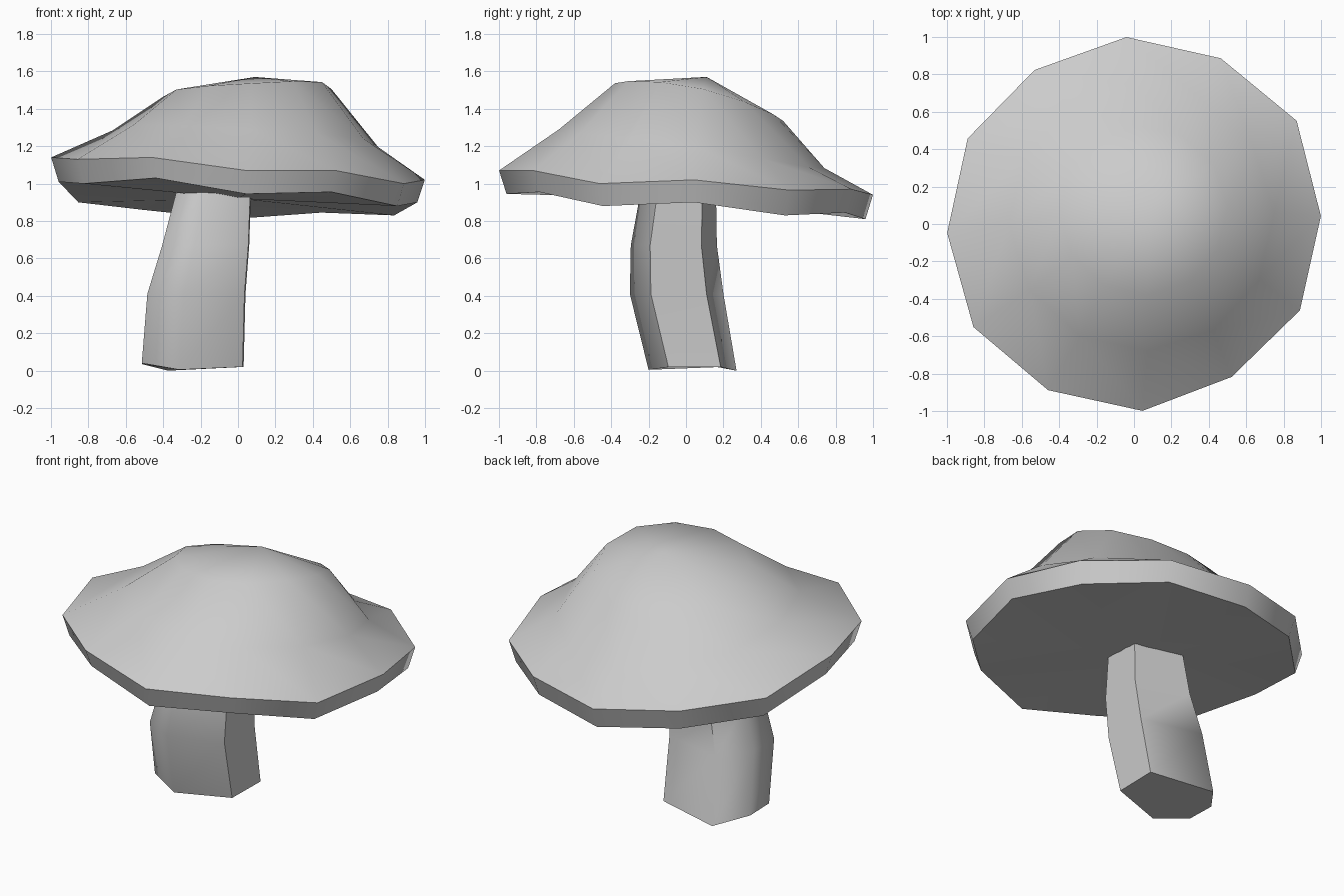
import bpy, bmesh, math

if "Cube" in bpy.data.objects:
    bpy.data.objects.remove(bpy.data.objects["Cube"])

grey = bpy.data.materials.new("mushroom grey")
grey.diffuse_color = (0.6, 0.6, 0.6, 1)
grey.use_nodes = True
grey.node_tree.nodes["Principled BSDF"].inputs["Base Color"].default_value = grey.diffuse_color


def loft(name, rings, apex=None, base=None):
    """Skin a stack of point rings; close the ends with a point fan or a flat face."""
    bm = bmesh.new()
    loops = [[bm.verts.new(p) for p in ring] for ring in rings]
    n = len(loops[0])
    for a, b in zip(loops, loops[1:]):
        for i in range(n):
            j = (i + 1) % n
            bm.faces.new((a[i], a[j], b[j], b[i]))
    for loop, tip in ((loops[0], base), (loops[-1], apex)):
        if tip:
            v = bm.verts.new(tip)
            for i in range(n):
                bm.faces.new((loop[i], loop[(i + 1) % n], v))
        else:
            bm.faces.new(loop)
    bmesh.ops.recalc_face_normals(bm, faces=bm.faces[:])
    mesh = bpy.data.meshes.new(name)
    bm.to_mesh(mesh)
    bm.free()
    ob = bpy.data.objects.new(name, mesh)
    bpy.context.collection.objects.link(ob)
    mesh.materials.append(grey)
    bpy.ops.object.select_all(action='DESELECT')
    ob.select_set(True)
    bpy.context.view_layer.objects.active = ob
    bpy.ops.object.shade_smooth_by_angle(angle=math.radians(66))
    return ob


# Cap: wavy twelve-sided rim, then two tilted rings and an off-centre top
angles = [math.radians(92.3 - 29.95 * i) for i in range(12)]
rim_z = [.94, .97, .965, 1.02, 1.0, 1.07, 1.07, 1.14, 1.13, 1.14, 1.03, .99]
low_z = [.81, .845, .83, .90, .88, .955, .945, 1.03, 1.0, 1.01, .90, .86]
rim_r = [1.0, 1.0, 1.03, 1.0, 1.0, .97, 1.0, 1.0, 1.02, 1.0, 1.0, .98]


def rim(scale, heights):
    return [(scale * r * math.cos(a), scale * r * math.sin(a), z)
            for a, r, z in zip(angles, rim_r, heights)]


def cap_ring(cx, cy, r, z, slope_x, slope_y, saddle=0):
    return [(cx + r * math.cos(a), cy + r * math.sin(a),
             z + slope_x * math.cos(a) + slope_y * math.sin(a) + saddle * math.cos(2 * a))
            for a in angles]


loft("mushroom_cap",
     [rim(.96, low_z), rim(1.0, rim_z),
      cap_ring(.04, .03, .71, 1.213, -.04, -.105, .027),
      cap_ring(.05, .07, .45, 1.46, .025, -.10, .025)],
     apex=(.09, .11, 1.57), base=(0, 0, .92))

# Stem: irregular hexagon section, leaning and narrowing upward
section = [(-.98, -.6), (-.25, -1), (.98, -.55), (1, .64), (-.47, 1), (-.98, .21)]
foot = [.04, .005, .02, .02, 0, .035]


def stem_ring(cx, cy, rx, ry, z):
    heights = foot if z == 0 else [z] * 6
    return [(cx + x * rx, cy + y * ry, h) for (x, y), h in zip(section, heights)]


loft("mushroom_stem",
     [stem_ring(-.245, .035, .275, .235, 0),
      stem_ring(-.225, -.05, .265, .25, .41),
      stem_ring(-.175, -.065, .235, .23, .67),
      stem_ring(-.13, -.04, .2, .2, .97)])
